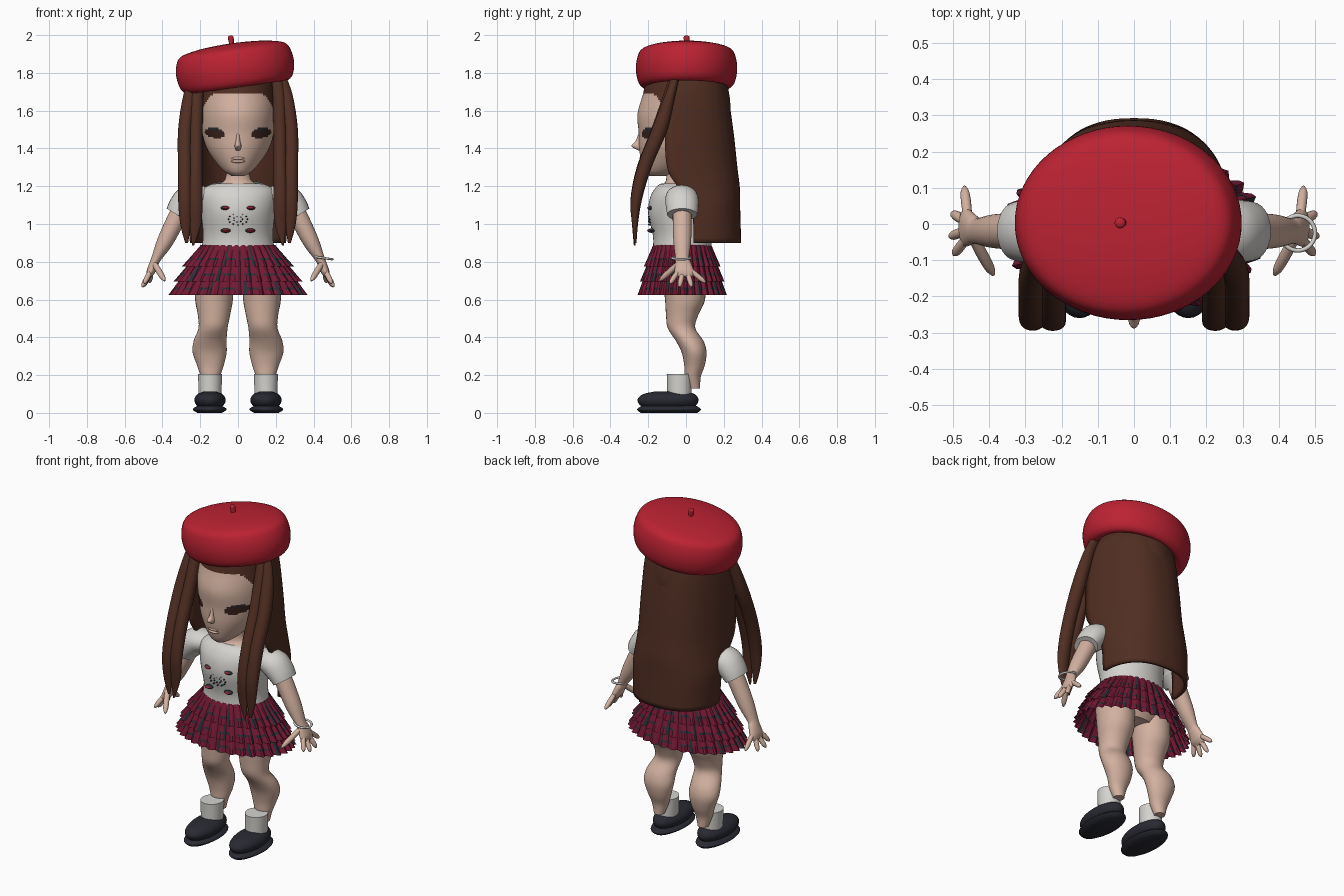
import bpy, bmesh
from math import sin, cos, pi, radians, copysign
from mathutils import Vector, Matrix

if "Cube" in bpy.data.objects:
    bpy.data.objects.remove(bpy.data.objects["Cube"])


def material(name, r, g, b):
    m = bpy.data.materials.new(name)
    m.use_nodes = True
    m.diffuse_color = (r, g, b, 1)
    bsdf = m.node_tree.nodes["Principled BSDF"]
    bsdf.inputs["Base Color"].default_value = (r, g, b, 1)
    bsdf.inputs["Roughness"].default_value = 0.7
    return m


SKIN = material("skin", .65, .44, .35)
HAIR = material("brown_hair", .08, .027, .016)
RED = material("beret_red", .5, .016, .032)
WHITE = material("shirt_white", .66, .65, .62)
CRIMSON = material("skirt_crimson", .17, .01, .034)
PLAID = material("plaid_dark", .022, .028, .04)
BLACK = material("shoe_black", .022, .023, .032)
EYE = material("eye_brown", .04, .016, .012)
GREY = material("trim_grey", .2, .2, .2)


def finish(name, bm, mats, rule=None, smooth=True):
    bmesh.ops.recalc_face_normals(bm, faces=bm.faces)
    if rule:
        for f in bm.faces:
            f.material_index = rule(f.calc_center_median())
    mesh = bpy.data.meshes.new(name)
    bm.to_mesh(mesh)
    bm.free()
    for m in mats:
        mesh.materials.append(m)
    ob = bpy.data.objects.new(name, mesh)
    bpy.context.collection.objects.link(ob)
    if smooth:
        bpy.ops.object.select_all(action='DESELECT')
        ob.select_set(True)
        bpy.context.view_layer.objects.active = ob
        bpy.ops.object.shade_smooth_by_angle(angle=radians(50))
    return ob


def spline(rows, sub):
    """Catmull-Rom interpolation of rows of numbers."""
    rows = [Vector(r) for r in rows]
    out = []
    for i in range(len(rows) - 1):
        p0, p1 = rows[max(i - 1, 0)], rows[i]
        p2, p3 = rows[i + 1], rows[min(i + 2, len(rows) - 1)]
        for k in range(sub):
            t = k / sub
            out.append(p1 + (p2 - p0) * (t / 2)
                       + (p0 * 2 - p1 * 5 + p2 * 4 - p3) * (t * t / 2)
                       + (p1 * 3 - p0 - p2 * 3 + p3) * (t ** 3 / 2))
    return out + [rows[-1]]


def bridge(bm, rings, closed=True):
    n = len(rings[0])
    for a, b in zip(rings, rings[1:]):
        for i in range(n if closed else n - 1):
            j = (i + 1) % n
            bm.faces.new((a[i], a[j], b[j], b[i]))


def loft(name, rows, mats, seg=24, sub=4, along=False, side=1, rule=None, caps=True, turn=None):
    """Rows are x, y, z and two radii; sections are level, or square to the path."""
    rows = spline(rows, sub)
    bm = bmesh.new()
    rings = []
    for i, r in enumerate(rows):
        c, u, v = Vector(r[:3]), Vector((1, 0, 0)), Vector((0, 1, 0))
        if along:
            t = Vector(rows[min(i + 1, len(rows) - 1)][:3]) - Vector(rows[max(i - 1, 0)][:3])
            u = v.cross(t).normalized()
            v = t.cross(u).normalized()
        ring = []
        for k in range(seg):
            a = 2 * pi * k / seg
            p = c + u * (r[3] * cos(a)) + v * (r[4] * sin(a))
            p.x *= side
            ring.append(bm.verts.new(turn @ p if turn else p))
        rings.append(ring)
    bridge(bm, rings)
    if caps:
        bm.faces.new(rings[0])
        bm.faces.new(rings[-1])
    return finish(name, bm, mats, rule)


def ellipsoid(name, loc, size, mat, seg=20):
    bm = bmesh.new()
    bmesh.ops.create_uvsphere(bm, u_segments=seg, v_segments=seg // 2, radius=1,
                              matrix=Matrix.Translation(loc) @ Matrix.Diagonal((*size, 1)))
    return finish(name, bm, [mat])


def hoop(name, loc, rx, ry, thick, mat, tilt=(0, 0, 0)):
    bpy.ops.mesh.primitive_torus_add(location=loc, rotation=tilt, major_radius=1, minor_radius=thick / rx,
                                     major_segments=40, minor_segments=8)
    ob = bpy.context.object
    ob.name = name
    ob.scale = (rx, ry, rx)
    ob.data.materials.append(mat)
    bpy.ops.object.shade_smooth_by_angle(angle=radians(50))


# Head with painted hairline and eyes
def head_rule(c):
    x = abs(c.x)
    hairline = 1.69 - 18 * max(0, x - .12) ** 2
    if c.z > hairline or (c.y > -.06 and c.z > 1.32):
        return 1
    ex, ez = (x - .122) / .054, (c.z - 1.482 - .1 * (x - .12)) / .028
    if c.y < 0 and ex * ex + ez * ez < 1:
        return 3 if ez > .55 else 2
    return 0


loft("head", [(0, -.15, 1.255, .035, .045), (0, -.125, 1.28, .075, .095), (0, -.085, 1.33, .12, .152),
              (0, -.045, 1.4, .165, .203), (0, -.02, 1.48, .19, .23), (0, -.012, 1.58, .2, .245),
              (0, 0, 1.68, .2, .23), (0, 0, 1.78, .18, .2), (0, 0, 1.86, .1, .12)],
     [SKIN, HAIR, EYE, PLAID], seg=112, sub=9, rule=head_rule)
loft("nose", [(0, -.235, 1.49, .008, .012), (0, -.243, 1.44, .012, .024), (0, -.248, 1.412, .018, .041),
              (0, -.236, 1.39, .012, .018)], [SKIN], seg=16)
for z in (1.332, 1.348):
    ellipsoid("lip", (0, -.232, z), (.036, .014, .009), SKIN)
loft("neck", [(0, -.04, 1.12, .14, .1), (0, -.04, 1.2, .12, .085), (0, -.045, 1.235, .07, .06),
              (0, -.05, 1.33, .055, .055)], [SKIN])

# Beret, tilted towards the right side
tilt = Matrix.Translation((-.015, .003, 1.82)) @ Matrix.Rotation(radians(-8), 4, 'Y')
profile = [(.66, -.03), (.72, -.08), (.84, -.097), (.95, -.07), (1, -.005), (.975, .06), (.88, .104),
           (.6, .126), (.3, .135), (.02, .138)]
loft("beret", [(0, 0, z, r * .314, r * .268) for r, z in profile], [RED], seg=64, sub=4, turn=tilt)
loft("beret_stem", [(0, 0, .125, .012, .012), (0, 0, .15, .014, .014), (0, 0, .172, .015, .015),
                    (0, 0, .18, .005, .005)], [RED], seg=12, turn=tilt)

# Long back hair: an open curved sheet of z, front edge, half width, back edge
bm = bmesh.new()
rings = []
for z, front, w, back in spline([(1.82, -.07, .18, .17), (1.72, -.09, .23, .215), (1.5, -.11, .253, .25),
                                 (1.3, -.1, .26, .272), (1.19, -.04, .26, .285), (1.08, .03, .262, .287),
                                 (.9, .04, .255, .292)], 5):
    ring = []
    for k in range(41):
        a = pi * k / 40
        x = copysign(abs(cos(a)) ** .85, cos(a))
        ring.append(bm.verts.new((w * x, front + (back - front) * sin(a) ** .85, z)))
    rings.append(ring)
bridge(bm, rings, closed=False)
back_hair = finish("back_hair", bm, [HAIR])
solid = back_hair.modifiers.new("thickness", 'SOLIDIFY')
solid.thickness = .02
solid.offset = -1

# Shirt with trim, buttons and dotted emblem
loft("shirt", [(0, -.02, .86, .195, .155), (0, -.02, .94, .185, .155), (0, -.03, 1.05, .195, .17),
               (0, -.03, 1.13, .205, .163), (0, -.03, 1.18, .195, .14), (0, -.035, 1.207, .15, .11),
               (0, -.035, 1.215, .12, .09)], [WHITE], seg=48)
hoop("neckline_trim", (0, -.037, 1.21), .125, .098, .006, GREY, (radians(8), 0, 0))
for z in (1.085, .965):
    for x in (-.065, .065):
        ellipsoid("button", (x, -.186, z), (.022, .02, .009), RED, 12)
        ellipsoid("button_rim", (x, -.184, z), (.027, .018, .012), PLAID, 12)
for count, radius in ((12, .05), (7, .024)):
    for k in range(count):
        a = 2 * pi * k / count
        ellipsoid("emblem_dot", (radius * cos(a), -.192, 1.025 + radius * .6 * sin(a)),
                  (.004, .009, .004), PLAID, 8)

# Pleated plaid skirt in three overlapping tiers
PLEATS = 34
for tier, (r0, z0, r1, z1) in enumerate([(.195, .888, .287, .775), (.25, .8, .33, .695), (.295, .72, .355, .625)]):
    bm = bmesh.new()
    rings = []
    for t in (0, .25, .6, .7, 1):
        r, ring = r0 + (r1 - r0) * t, []
        for k in range(PLEATS * 4):
            a = 2 * pi * k / (PLEATS * 4)
            fold = 1 + (.012 + .025 * t) * (0, 1, .6, -1)[k % 4]
            ring.append(bm.verts.new((r * fold * cos(a), -.02 + (.155 + (r - .2) * .47) * fold * sin(a),
                                      z0 + (z1 - z0) * t)))
        rings.append(ring)
    bridge(bm, rings)
    for i, f in enumerate(bm.faces):
        row, col = divmod(i, PLEATS * 4)
        f.material_index = int((col + tier * 2) % 12 == 0 or (row == 2 and col % 8 < 5))
    finish("skirt_tier", bm, [CRIMSON, PLAID], smooth=False)
loft("hips", [(0, -.02, .88, .18, .14), (0, -.01, .76, .2, .13), (0, -.01, .67, .12, .09)], [SKIN])

for side, tag in ((1, "left_"), (-1, "right_")):
    # Two flattened front locks
    loft(tag + "inner_lock", [(.2, -.06, 1.8, .025, .02), (.215, -.09, 1.7, .032, .025),
                              (.222, -.145, 1.5, .035, .04), (.223, -.225, 1.3, .035, .036),
                              (.224, -.268, 1.13, .036, .026), (.225, -.272, 1, .03, .014),
                              (.238, -.272, .885, .005, .004)], [HAIR], side=side)
    loft(tag + "outer_lock", [(.222, -.05, 1.8, .025, .02), (.255, -.085, 1.68, .035, .028),
                              (.28, -.14, 1.5, .037, .042), (.281, -.22, 1.3, .037, .038),
                              (.28, -.263, 1.13, .037, .03), (.278, -.27, 1, .028, .016),
                              (.272, -.268, .9, .008, .006)], [HAIR], side=side)
    # Sleeve, arm and hand
    loft(tag + "sleeve", [(.13, -.025, 1.15, .04, .06), (.2, -.025, 1.145, .06, .08), (.26, -.022, 1.13, .075, .088),
                          (.3, -.02, 1.09, .07, .086), (.327, -.02, 1.05, .06, .08)], [WHITE], along=True, side=side)
    loft(tag + "arm", [(.28, -.02, 1.12, .05, .05), (.34, -.02, 1, .048, .05), (.39, -.02, .9, .042, .046),
                       (.432, -.02, .82, .026, .036), (.445, -.015, .79, .024, .042), (.463, -.01, .745, .022, .052),
                       (.475, -.01, .72, .01, .04)], [SKIN], along=True, side=side)
    for name, base, tip, r in (("thumb", (.44, -.045, .785), (.388, -.14, .7), .016),
                               ("index_finger", (.466, -.045, .745), (.497, -.085, .685), .014),
                               ("middle_finger", (.468, -.02, .735), (.508, -.035, .667), .014),
                               ("ring_finger", (.468, .01, .735), (.502, .03, .667), .014),
                               ("little_finger", (.46, .03, .75), (.468, .103, .69), .014)):
        base, tip = Vector(base), Vector(tip)
        loft(tag + name, [(*base.lerp(tip, t), r * s, r * s) for t, s in ((-.1, .9), (.4, 1), (.8, .85), (1, .3))],
             [SKIN], seg=12, along=True, side=side)
    # Leg, sock and shoe
    loft(tag + "leg", [(.125, -.01, .72, .105, .115), (.127, -.005, .6, .1, .106), (.127, -.02, .52, .086, .086),
                       (.132, -.024, .45, .077, .073), (.148, .02, .38, .087, .073), (.15, .043, .32, .09, .066),
                       (.146, .045, .25, .07, .054), (.146, .036, .19, .05, .042), (.146, .045, .13, .03, .03)],
         [SKIN], seg=32, side=side)
    loft(tag + "sock", [(.148, -.035, .09, .06, .064), (.148, -.035, .15, .062, .065), (.148, -.035, .205, .063, .067)],
         [WHITE], seg=32, side=side)
    loft(tag + "sole", [(.15, -.09, 0, .065, .15), (.15, -.09, .014, .087, .168), (.15, -.09, .024, .086, .166),
                        (.15, -.09, .04, .06, .14)], [BLACK], seg=40, side=side)
    loft(tag + "shoe", [(.148, -.095, .03, .06, .135), (.148, -.095, .05, .078, .156), (.148, -.095, .075, .082, .16),
                        (.148, -.09, .1, .065, .135), (.148, -.085, .113, .03, .08)], [BLACK], seg=40, side=side)

# Bracelet on the left wrist
hoop("bracelet", (.452, -.025, .82), .048, .048, .006, WHITE, (0, radians(8), 0))
